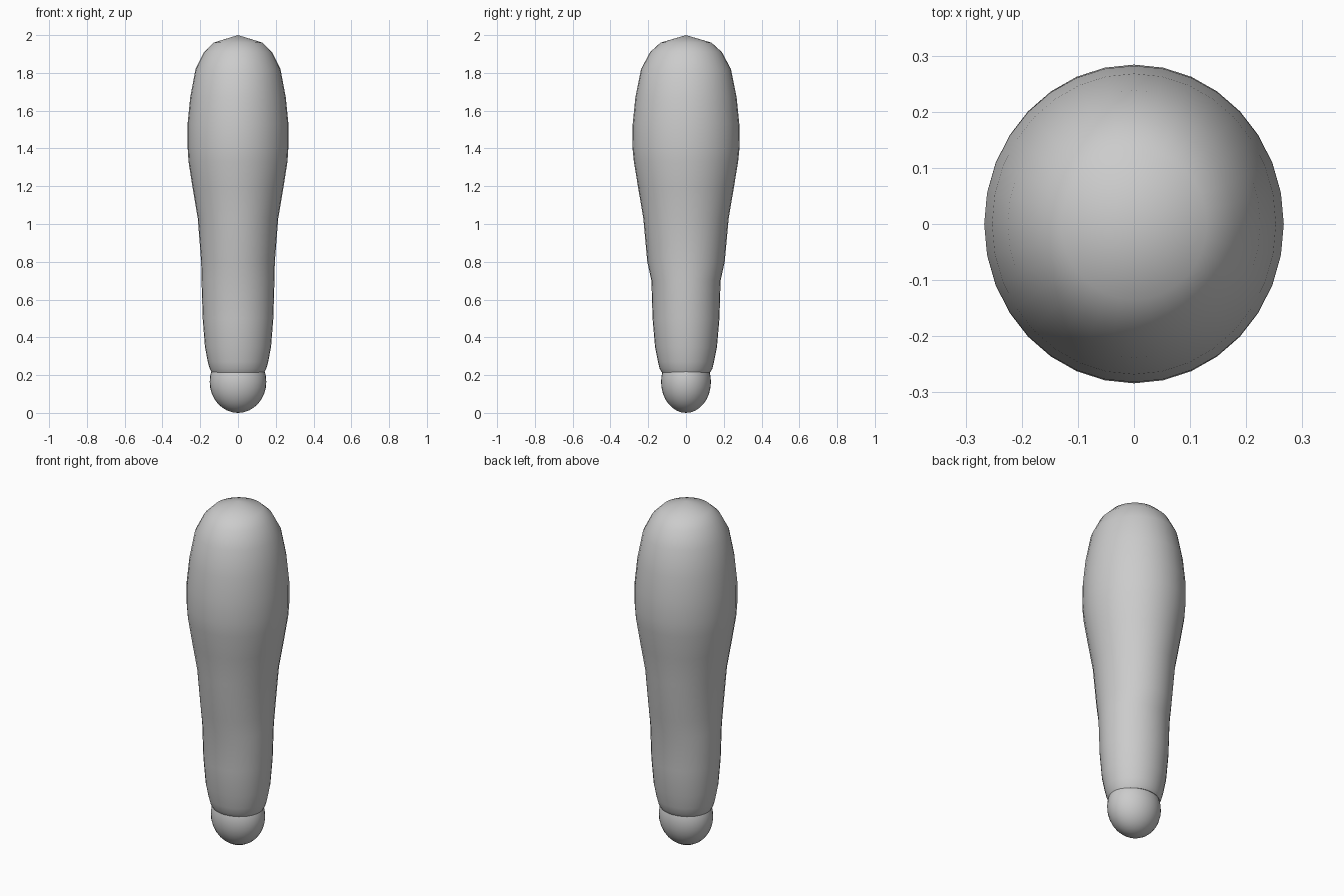
import bpy
import bmesh
from math import cos, sin, pi, radians

SEGMENTS = 32

cube = bpy.data.objects.get("Cube")
if cube:
    bpy.data.objects.remove(cube, do_unlink=True)

grey = bpy.data.materials.new("light_grey")
grey.use_nodes = True
grey.diffuse_color = (0.6, 0.6, 0.6, 1)
grey.node_tree.nodes["Principled BSDF"].inputs["Base Color"].default_value = grey.diffuse_color


def lathe(name, sections, bottom, top):
    """Elliptical rings (z, half width, half depth) closed by a pole at each end."""
    bm = bmesh.new()
    rings = []
    for z, rx, ry in sections:
        angles = [2 * pi * i / SEGMENTS for i in range(SEGMENTS)]
        rings.append([bm.verts.new((rx * cos(a), ry * sin(a), z)) for a in angles])
    low, high = bm.verts.new((0, 0, bottom)), bm.verts.new((0, 0, top))
    for i in range(SEGMENTS):
        j = (i + 1) % SEGMENTS
        bm.faces.new((low, rings[0][j], rings[0][i]))
        bm.faces.new((high, rings[-1][i], rings[-1][j]))
        for a, b in zip(rings, rings[1:]):
            bm.faces.new((a[i], a[j], b[j], b[i]))
    mesh = bpy.data.meshes.new(name)
    bm.to_mesh(mesh)
    bm.free()
    mesh.materials.append(grey)
    obj = bpy.data.objects.new(name, mesh)
    bpy.context.collection.objects.link(obj)
    bpy.ops.object.select_all(action="DESELECT")
    obj.select_set(True)
    bpy.context.view_layer.objects.active = obj
    bpy.ops.object.shade_smooth_by_angle(angle=radians(50))
    return obj


# Swelling limb, narrow at the cuff and pointed at the top
limb_profile = [
    (0.215, 0.14, 0.128), (0.235, 0.15, 0.14), (0.27, 0.16, 0.148),
    (0.35, 0.175, 0.164), (0.5, 0.187, 0.177), (0.7, 0.193, 0.183),
    (0.8, 0.195, 0.205), (1.03, 0.213, 0.226), (1.19, 0.24, 0.253),
    (1.33, 0.262, 0.276), (1.41, 0.267, 0.284), (1.53, 0.267, 0.282),
    (1.67, 0.253, 0.268), (1.82, 0.225, 0.238), (1.91, 0.18, 0.19),
    (1.96, 0.13, 0.135),
]
lathe("limb", limb_profile, 0.215, 2.0)

# Rounded ball tucked into the cuff
steps = 16
ball_profile = [
    (0.165 - 0.165 * cos(pi * k / steps), 0.15 * sin(pi * k / steps), 0.132 * sin(pi * k / steps))
    for k in range(1, steps)
]
lathe("end_ball", ball_profile, 0, 0.33)
